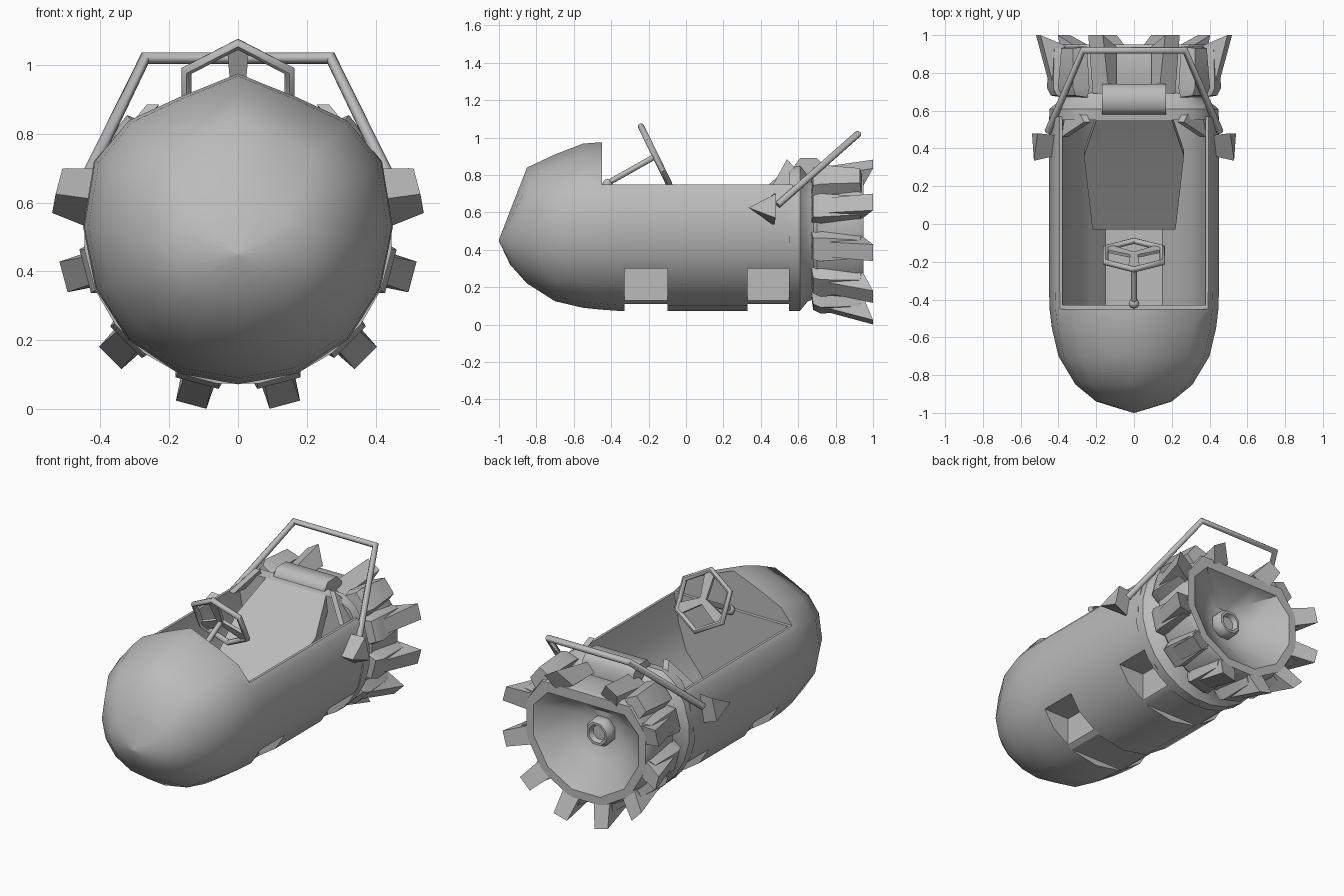
import bpy, bmesh, math
from mathutils import Vector

cube = bpy.data.objects.get("Cube")
if cube:
    bpy.data.objects.remove(cube)

grey = bpy.data.materials.new("plain_grey")
grey.use_nodes = True
GREY = (0.5, 0.5, 0.5, 1)
grey.diffuse_color = GREY
grey.node_tree.nodes["Principled BSDF"].inputs["Base Color"].default_value = GREY
AXIS = 0.52  # height of the long axis


def finish(name, bm, angle=30):
    bmesh.ops.remove_doubles(bm, verts=bm.verts, dist=0.0005)
    bmesh.ops.recalc_face_normals(bm, faces=bm.faces)
    mesh = bpy.data.meshes.new(name)
    bm.to_mesh(mesh)
    bm.free()
    mesh.materials.append(grey)
    obj = bpy.data.objects.new(name, mesh)
    bpy.context.collection.objects.link(obj)
    smooth(obj, angle)
    return obj


def smooth(obj, angle):
    bpy.ops.object.select_all(action='DESELECT')
    obj.select_set(True)
    bpy.context.view_layer.objects.active = obj
    bpy.ops.object.shade_smooth_by_angle(angle=math.radians(angle))


def loft(name, rings, angle=30):
    """Skin closed rings of equal length and cap both ends."""
    bm = bmesh.new()
    rows = [[bm.verts.new(p) for p in ring] for ring in rings]
    for a, b in zip(rows, rows[1:]):
        for i in range(len(a)):
            j = (i + 1) % len(a)
            bm.faces.new((a[i], a[j], b[j], b[i]))
    bm.faces.new(rows[0])
    bm.faces.new(rows[-1])
    return finish(name, bm, angle)


def rod(name, path, radius, closed=False):
    """Straight-sided tube along a path."""
    curve = bpy.data.curves.new(name, 'CURVE')
    curve.dimensions = '3D'
    curve.bevel_depth = radius
    curve.bevel_resolution = 2
    curve.use_fill_caps = True
    line = curve.splines.new('POLY')
    line.points.add(len(path) - 1)
    for point, co in zip(line.points, path):
        point.co = (*co, 1)
    line.use_cyclic_u = closed
    temp = bpy.data.objects.new(name, curve)
    bpy.context.collection.objects.link(temp)
    bpy.context.view_layer.update()
    mesh = bpy.data.meshes.new_from_object(temp.evaluated_get(bpy.context.evaluated_depsgraph_get()))
    bpy.data.objects.remove(temp)
    mesh.materials.clear()
    mesh.materials.append(grey)
    obj = bpy.data.objects.new(name, mesh)
    bpy.context.collection.objects.link(obj)
    smooth(obj, 50)


def slab(x0, x1, y0, y1, z0, z1):
    return [[(x0, y, z0), (x1, y, z0), (x1, y, z1), (x0, y, z1)] for y in (y0, y1)]


def carve(target, cutter):
    mod = target.modifiers.new("carve", 'BOOLEAN')
    mod.operation = 'DIFFERENCE'
    mod.solver = 'EXACT'
    mod.object = cutter
    cutter.hide_render = True
    bpy.context.view_layer.objects.active = target
    bpy.ops.object.modifier_apply(modifier=mod.name)
    bpy.data.objects.remove(cutter)


# Hull: peaked cross-section, blunt nose
half = [(0, 1), (.38, .85), (.71, .7), (.93, .44), (1, .02),
        (.92, -.38), (.71, -.71), (.38, -.93), (0, -1)]
section = half + [(-x, z) for x, z in half[-2:0:-1]]


def hull_ring(y, width, top, bottom, mid):
    return [(x * width, y, mid + z * (top - mid if z > 0 else mid - bottom)) for x, z in section]


nose = [(-1, .004, .454, .446, .45), (-.94, .2, .61, .32, .46), (-.85, .31, .84, .22, .49),
        (-.7, .4, .91, .125, .51), (-.55, .435, .968, .09, AXIS), (-.45, .447, .975, .08, AXIS)]
barrel = [(y, .45, .975, .072, AXIS) for y in (-.34, -.09, .12, .32, .57)]
hull = loft("hull", [hull_ring(*s) for s in nose + barrel], 60)

# Open cockpit and stepped recesses underneath
carve(hull, loft("cut", slab(-1, 1, -.45, 1, .75, 2)))
tub = [(.15, .235), (.215, .32), (.3, .42), (.35, .58), (.387, .8)]
tub += [(-x, z) for x, z in reversed(tub)]
carve(hull, loft("cut", [[(x, y, z) for x, z in tub] for y in (-.43, .56)], 60))
for y0, y1 in ((-.33, -.1), (.33, .55)):
    for x0 in (.21, -1.01):
        carve(hull, loft("cut", slab(x0, x0 + .8, y0, y1, -.2, .3)))
    carve(hull, loft("cut", slab(-.3, .3, y0, y1, -.2, .11)))
smooth(hull, 48)


def disc(y, radius, top, sides=24, height=AXIS):
    """Ring about the long axis, flattened at the top."""
    ring = []
    for i in range(sides):
        a = 2 * math.pi * (i + .5) / sides
        ring.append((radius * math.sin(a), y, min(height - radius * math.cos(a), top)))
    return ring


# Rear collar with its corner fins
loft("collar", [disc(.55, .45, .84), disc(.61, .45, .85), disc(.65, .4, .8), disc(.7, .38, .76)], 35)
for side, label in ((1, "left"), (-1, "right")):
    loft(label + "_collar_fin", [
        [(side * (x + dx), y, z) for x, y, z in
         ((.37, .46, .74), (.25, .54, .885), (.27, .58, .84), (.35, .58, .74))]
        for dx in (-.02, .015)])

# Rear drum with hollow exhaust bowl
loft("drum", [disc(y, r, t, 12) for y, r, t in (
    (.66, .38, .75), (.7, .415, .77), (.92, .425, .78), (.95, .41, .77),
    (.95, .36, .71), (.83, .2, .66), (.78, .1, .6), (.78, .01, .6))], 35)
loft("nozzle", [disc(y, r, 1, 8, .49) for y, r in (
    (.75, .07), (.79, .085), (.82, .085), (.85, .07), (.85, .055), (.82, .045))], 50)


# Claws around the drum
def claw(name, degrees, spans):
    a = math.radians(degrees)
    out = Vector((math.sin(a), 0, -math.cos(a)))
    across = Vector((math.cos(a), 0, math.sin(a)))
    rings = []
    for y_low, y_high, low, high, wide, narrow in spans:
        rings.append([out * r + across * w + Vector((0, y, AXIS)) for r, w, y in (
            (low, -wide, y_low), (low, wide, y_low), (high, narrow, y_high), (high, -narrow, y_high))])
    loft(name, rings, 45)


BLOCK = ((.67, .68, .37, .44, .075, .06), (.72, .72, .37, .46, .09, .065),
         (.94, .93, .37, .45, .07, .05))
FLARE = ((.69, .69, .38, .44, .05, .04), (.94, 1, .38, .525, .055, .046))
TOP_FLARE = ((.69, .69, .28, .34, .06, .05), (.94, 1, .28, .395, .06, .045))
for side, label in ((1, "left"), (-1, "right")):
    for n, deg in enumerate((15, 45, 75, 105, 128)):
        claw(f"{label}_claw_base_{n}", side * deg, BLOCK)
        if deg < 110:
            claw(f"{label}_claw_{n}", side * deg, FLARE)
    claw(label + "_top_claw", side * 149, TOP_FLARE)

# Reclined seat and headrest
loft("seat", [[(-w, y, z), (w, y, z), (w, y + .03, z - .07), (-w, y + .03, z - .07)]
              for w, y, z in ((.22, -.03, .39), (.265, .36, .68), (.2, .55, .84))], 40)
loft("headrest", [[(x, y, z) for y, z in (
    (.58, .76), (.58, .85), (.61, .89), (.7, .89), (.74, .85), (.74, .76))] for x in (-.17, .17)], 60)

# Steering wheel with broad spokes
hub = Vector((0, -.165, .905))
tilt = Vector((0, -.44, .9)).normalized()
facing = Vector((0, .9, .44)).normalized()


def rim(degrees, r, sideways=0, depth=0):
    a = math.radians(degrees)
    along = Vector((math.cos(a), 0, 0)) + tilt * math.sin(a)
    across = Vector((-math.sin(a), 0, 0)) + tilt * math.cos(a)
    return hub + along * r + across * sideways + facing * depth


rod("steering_rim", [rim(30 + 60 * i, .173) for i in range(6)], .017, True)
for i in range(3):
    loft(f"steering_spoke_{i}", [
        [rim(90 + 120 * i, r, sx * w, sd * .009) for sx, sd in ((-1, -1), (1, -1), (1, 1), (-1, 1))]
        for r, w in ((-.01, .018), (.165, .032))])
rod("steering_column", [hub + Vector((0, .01, 0)), (0, -.43, .75)], .015)
bm = bmesh.new()
bmesh.ops.create_uvsphere(bm, u_segments=8, v_segments=6, radius=.028)
bmesh.ops.translate(bm, verts=bm.verts, vec=(0, -.42, .75))
finish("column_joint", bm, 60)

# Roll bar and its wedge brackets
rod("roll_bar", [(-.455, .49, .64), (-.27, .92, 1.02), (.27, .92, 1.02), (.455, .49, .64)], .019)
for side, label in ((1, "left"), (-1, "right")):
    loft(label + "_bar_bracket", [
        [(side * .42, .36, .61), (side * .41, .47, .70), (side * .44, .47, .53)],
        [(side * .53, .335, .625), (side * .51, .48, .70), (side * .54, .48, .57)]])
